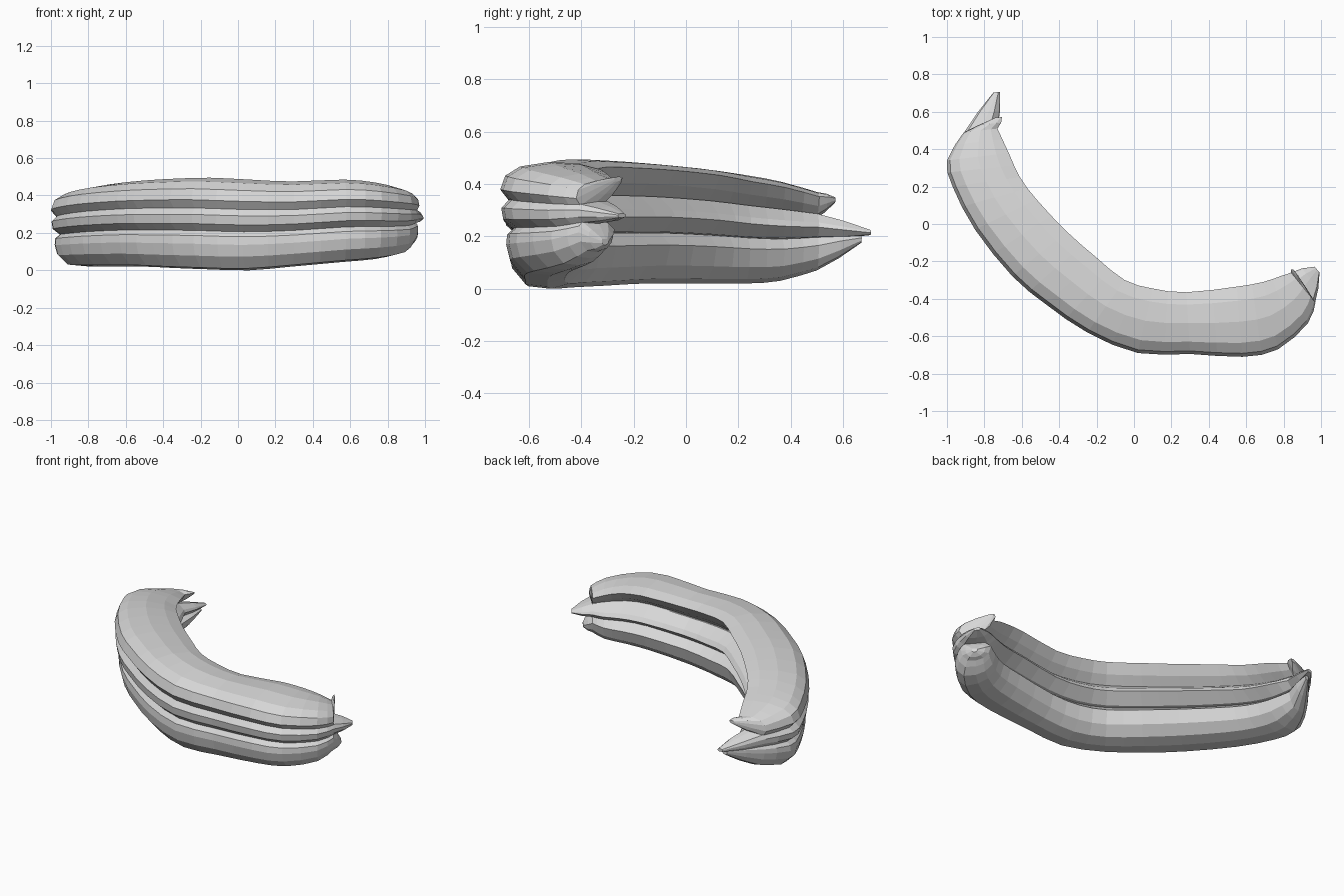
import bpy, bmesh
from mathutils import Vector

if "Cube" in bpy.data.objects:
    bpy.data.objects.remove(bpy.data.objects["Cube"])

grey = bpy.data.materials.new("pale grey")
grey.diffuse_color = (0.68, 0.68, 0.68, 1)
grey.use_nodes = True
grey.node_tree.nodes["Principled BSDF"].inputs["Base Color"].default_value = grey.diffuse_color

# stations along the bunch: outer x,y / inner x,y / bottom z, top z
ST = [
    (-.91, .49, -.73, .51, .07, .37), (-1.0, .34, -.67, .38, .03, .41),
    (-.97, .20, -.61, .25, .02, .435), (-.85, -.03, -.52, .13, .02, .46),
    (-.65, -.28, -.36, -.04, .02, .48), (-.47, -.43, -.20, -.18, .012, .49),
    (-.25, -.58, -.05, -.30, .005, .495), (.02, -.69, .10, -.345, 0, .485),
    (.30, -.695, .28, -.365, .02, .475), (.58, -.71, .55, -.335, .045, .485),
    (.77, -.67, .69, -.31, .06, .47), (.93, -.53, .78, -.28, .09, .44),
    (.97, -.42, .84, -.26, .14, .41),
]

# cross-sections: (0 = inner side, 1 = outer side), height fraction
UPPER = [(.9, .66), (1, .76), (.95, .88), (.8, .96), (.5, 1), (.2, .985),
         (0, .94), (.12, .82), (.28, .72), (.6, .66)]
MIDDLE = [(.99, .6), (.9, .68), (.5, .72), (.25, .72), (.05, .61), (0, .55),
          (.2, .43), (.5, .4), (.85, .42), (.97, .5)]
LOWER = [(.93, .37), (.85, .43), (.5, .44), (.25, .42), (.08, .32), (.15, .15),
         (.3, .04), (.5, 0), (.75, .02), (.9, .15), (.94, .28)]


def smooth_stations():
    out = []
    for i in range(len(ST) - 1):
        a, b, c, d = ST[max(i - 1, 0)], ST[i], ST[i + 1], ST[min(i + 2, len(ST) - 1)]
        out.append(b)
        out.append(tuple((9 * (q + r) - p - s) / 16 for p, q, r, s in zip(a, b, c, d)))
    return out + [ST[-1]]


def ring(st, section):
    ox, oy, ix, iy, lo, hi = st
    return [Vector((ix + (ox - ix) * t, iy + (oy - iy) * t, max(0, lo + (hi - lo) * h)))
            for t, h in section]


def tip_rings(base, tip):
    """Shrink an end ring towards its pointed stalk."""
    mid = sum(base, Vector()) / len(base)
    return [[mid.lerp(tip, f) + (p - mid) * s for p in base]
            for f, s in ((.5, .68), (1, .2))]


def banana(name, section, left, right):
    rings = [ring(s, section) for s in smooth_stations()]
    rings = (tip_rings(rings[0], Vector(left))[::-1] + rings
             + tip_rings(rings[-1], Vector(right)))
    bm = bmesh.new()
    loops = [[bm.verts.new(p) for p in r] for r in rings]
    n = len(section)
    for a, b in zip(loops, loops[1:]):
        for i in range(n):
            j = (i + 1) % n
            bm.faces.new((a[i], a[j], b[j], b[i]))
    bm.faces.new(loops[0])
    bm.faces.new(loops[-1])
    bmesh.ops.recalc_face_normals(bm, faces=bm.faces)
    me = bpy.data.meshes.new(name)
    bm.to_mesh(me)
    bm.free()
    me.materials.append(grey)
    bpy.context.collection.objects.link(bpy.data.objects.new(name, me))


# three fused fruits stacked from top to bottom
banana("upper_banana", UPPER, (-.725, .57, .34), (.865, -.26, .42))
banana("middle_banana", MIDDLE, (-.735, .705, .215), (.98, -.245, .28))
banana("lower_banana", LOWER, (-.745, .67, .19), (.945, -.31, .18))
